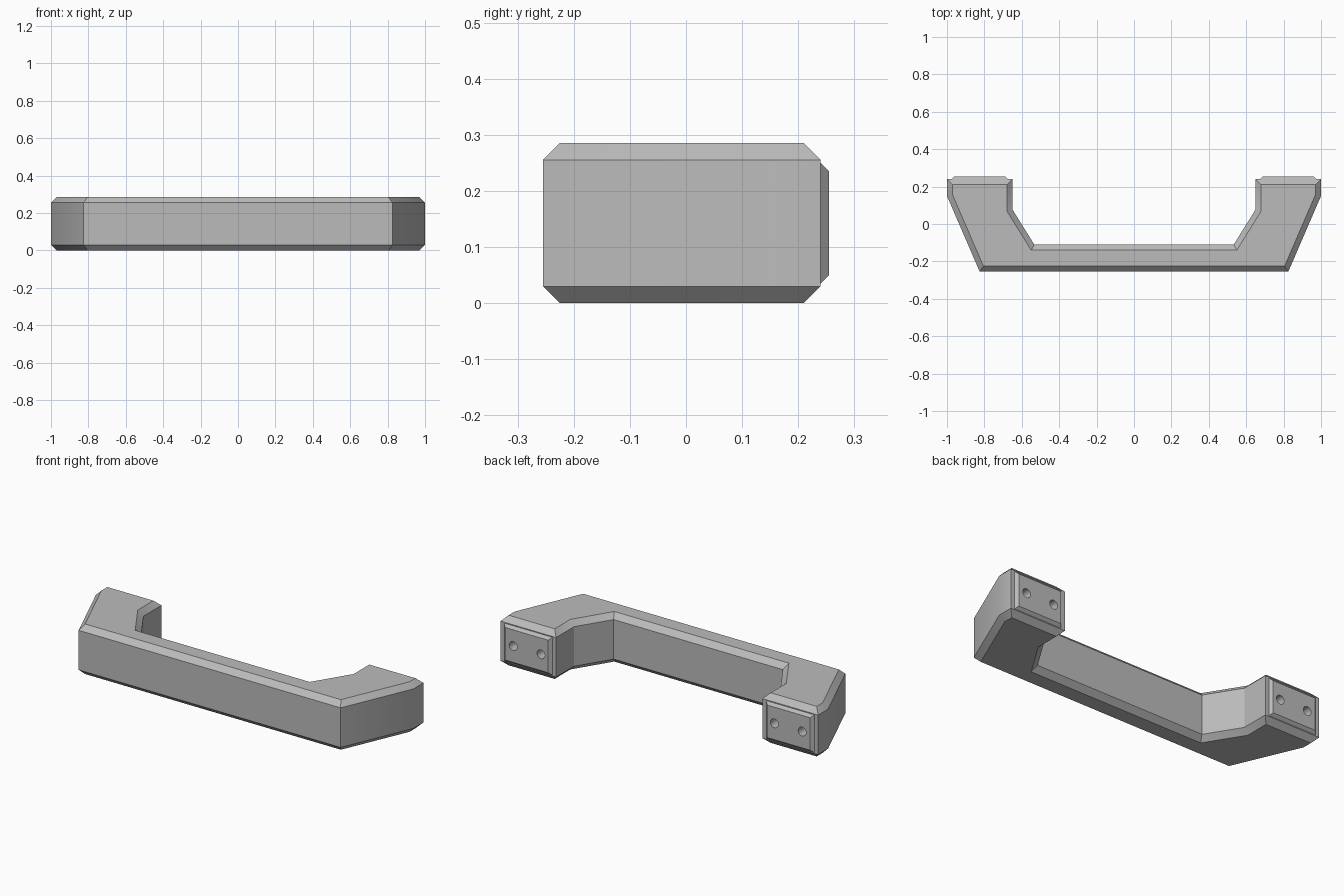
import bpy, bmesh
from mathutils import Matrix

cube = bpy.data.objects.get("Cube")
if cube:
    bpy.data.objects.remove(cube, do_unlink=True)

HEIGHT = 0.285
CHAMFER = 0.03

# Single grey finish
grey = bpy.data.materials.new("satin_grey")
grey.use_nodes = True
colour = (0.5, 0.5, 0.5, 1)
grey.diffuse_color = colour
grey.node_tree.nodes["Principled BSDF"].inputs["Base Color"].default_value = colour


def make_object(name, bm):
    bmesh.ops.recalc_face_normals(bm, faces=bm.faces)
    mesh = bpy.data.meshes.new(name)
    bm.to_mesh(mesh)
    bm.free()
    mesh.materials.append(grey)
    obj = bpy.data.objects.new(name, mesh)
    bpy.context.collection.objects.link(obj)
    return obj


def activate(obj):
    bpy.ops.object.select_all(action="DESELECT")
    obj.select_set(True)
    bpy.context.view_layer.objects.active = obj


def chamfer(bm, edges, width):
    bmesh.ops.bevel(bm, geom=edges, offset=width, offset_type="OFFSET",
                    segments=1, profile=0.5, affect="EDGES")


# Handle body: mirrored plan outline, extruded and chamfered above and below
half = [(0.825, -0.255), (1, 0.15), (1, 0.24), (0.65, 0.24), (0.65, 0.078), (0.533, -0.11)]
outline = half + [(-x, y) for x, y in reversed(half)]
bm = bmesh.new()
base = bm.faces.new([bm.verts.new((x, y, 0)) for x, y in outline])
top = bmesh.ops.extrude_face_region(bm, geom=[base])["geom"]
bmesh.ops.translate(bm, vec=(0, 0, HEIGHT),
                    verts=[v for v in top if isinstance(v, bmesh.types.BMVert)])
bmesh.ops.recalc_face_normals(bm, faces=bm.faces)
rims = [e for e in bm.edges if abs(e.verts[0].co.z - e.verts[1].co.z) < 0.001]
chamfer(bm, rims, CHAMFER)
parts = [make_object("handle_body", bm)]

# Mounting pads on the back of each leg
for side, name in ((1, "left_mounting_pad"), (-1, "right_mounting_pad")):
    bm = bmesh.new()
    bmesh.ops.create_cube(bm, size=1, matrix=Matrix.Translation((side * 0.825, 0.245, HEIGHT / 2))
                          @ Matrix.Diagonal((0.302, 0.02, 0.215, 1)))
    back = [e for e in bm.edges if all(v.co.y > 0.25 for v in e.verts)]
    chamfer(bm, back, 0.015)
    parts.append(make_object(name, bm))

# Screw holes: two per leg
bm = bmesh.new()
for side in (1, -1):
    for x in (0.735, 0.91):
        bmesh.ops.create_cone(bm, cap_ends=True, segments=24, radius1=0.025, radius2=0.025, depth=0.12,
                              matrix=Matrix.Translation((side * x, 0.24, HEIGHT / 2))
                              @ Matrix.Rotation(1.5707963, 4, "X"))
cutter = make_object("screw_hole_cutter", bm)
cutter.hide_render = True

for obj in parts:
    mod = obj.modifiers.new("screw_holes", "BOOLEAN")
    mod.operation = "DIFFERENCE"
    mod.solver = "EXACT"
    mod.object = cutter
    activate(obj)
    bpy.ops.object.modifier_apply(modifier=mod.name)
    bpy.ops.object.shade_smooth_by_angle(angle=0.52)

bpy.data.objects.remove(cutter, do_unlink=True)
